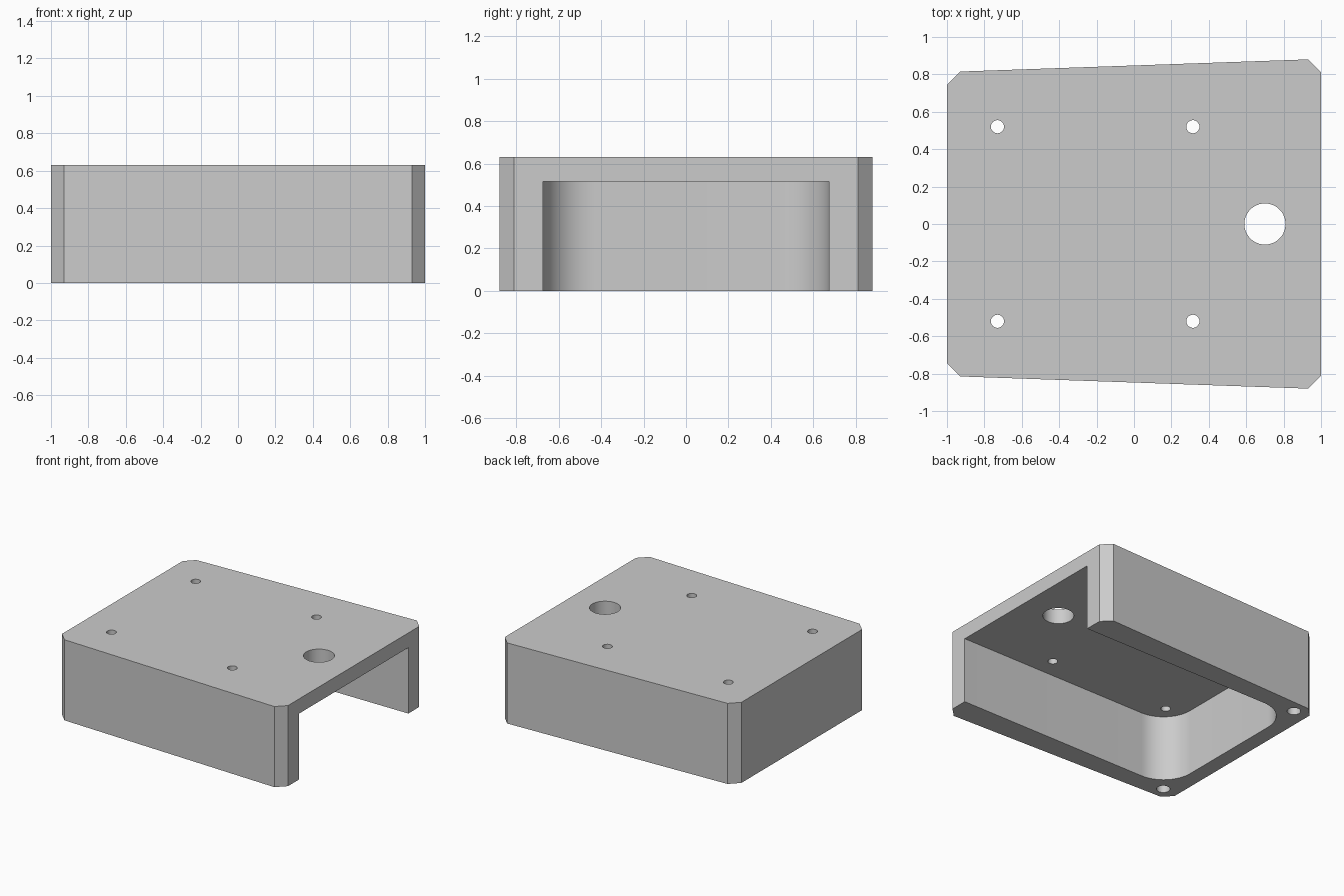
import bpy
import bmesh
from math import sin, cos, pi

cube = bpy.data.objects.get("Cube")
if cube:
    bpy.data.objects.remove(cube, do_unlink=True)

HEIGHT = 0.63
CEILING = 0.515

grey = bpy.data.materials.new("plain grey")
grey.use_nodes = True
grey.diffuse_color = (0.6, 0.6, 0.6, 1)
grey.node_tree.nodes["Principled BSDF"].inputs["Base Color"].default_value = (0.6, 0.6, 0.6, 1)


def prism(name, outline, bottom, top):
    """Extrude a flat outline upwards into a solid."""
    bm = bmesh.new()
    face = bm.faces.new([bm.verts.new((x, y, bottom)) for x, y in outline])
    grown = bmesh.ops.extrude_face_region(bm, geom=[face])["geom"]
    verts = [v for v in grown if isinstance(v, bmesh.types.BMVert)]
    bmesh.ops.translate(bm, verts=verts, vec=(0, 0, top - bottom))
    bmesh.ops.recalc_face_normals(bm, faces=bm.faces)
    mesh = bpy.data.meshes.new(name)
    bm.to_mesh(mesh)
    bm.free()
    mesh.materials.append(grey)
    obj = bpy.data.objects.new(name, mesh)
    bpy.context.collection.objects.link(obj)
    return obj


def arc(x, y, radius, start, end, steps):
    angles = [start + (end - start) * i / steps for i in range(steps + 1)]
    return [(x + radius * cos(a), y + radius * sin(a)) for a in angles]


def mirrored(half):
    """Complete an outline across the y = 0 line."""
    return half + [(x, -y) for x, y in reversed(half)]


def cut(target, cutter):
    cutter.hide_render = True
    mod = target.modifiers.new("cut", "BOOLEAN")
    mod.operation = "DIFFERENCE"
    mod.solver = "EXACT"
    mod.object = cutter
    bpy.context.view_layer.objects.active = target
    bpy.ops.object.modifier_apply(modifier=mod.name)
    bpy.data.objects.remove(cutter, do_unlink=True)


def drill(target, x, y, radius, bottom, top):
    circle = arc(x, y, radius, 0, 2 * pi, 48)[:-1]
    cut(target, prism("drill", circle, bottom, top))


# Tapered cover with chamfered corners
cover = prism("cover", mirrored([(1, 0.81), (0.93, 0.88), (-0.93, 0.815), (-1, 0.745)]), 0, HEIGHT)

# Pocket open below and towards +x, with rounded inner corners
pocket = mirrored([(1.2, 0.675)] + arc(-0.635, 0.43, 0.245, pi / 2, pi, 16))
cut(cover, prism("pocket", pocket, -0.2, CEILING))

# Through holes in the top plate
drill(cover, 0.7, 0, 0.11, 0.4, 0.8)
for side in (-1, 1):
    for x in (-0.73, 0.315):
        drill(cover, x, 0.52 * side, 0.035, 0.4, 0.8)
    # Blind fixing holes in the rim
    drill(cover, -0.875, 0.72 * side, 0.048, -0.2, 0.35)

# Smooth rounded walls, crisp edges
bpy.ops.object.select_all(action="DESELECT")
cover.select_set(True)
bpy.context.view_layer.objects.active = cover
bpy.ops.object.shade_smooth_by_angle(angle=pi / 6)
